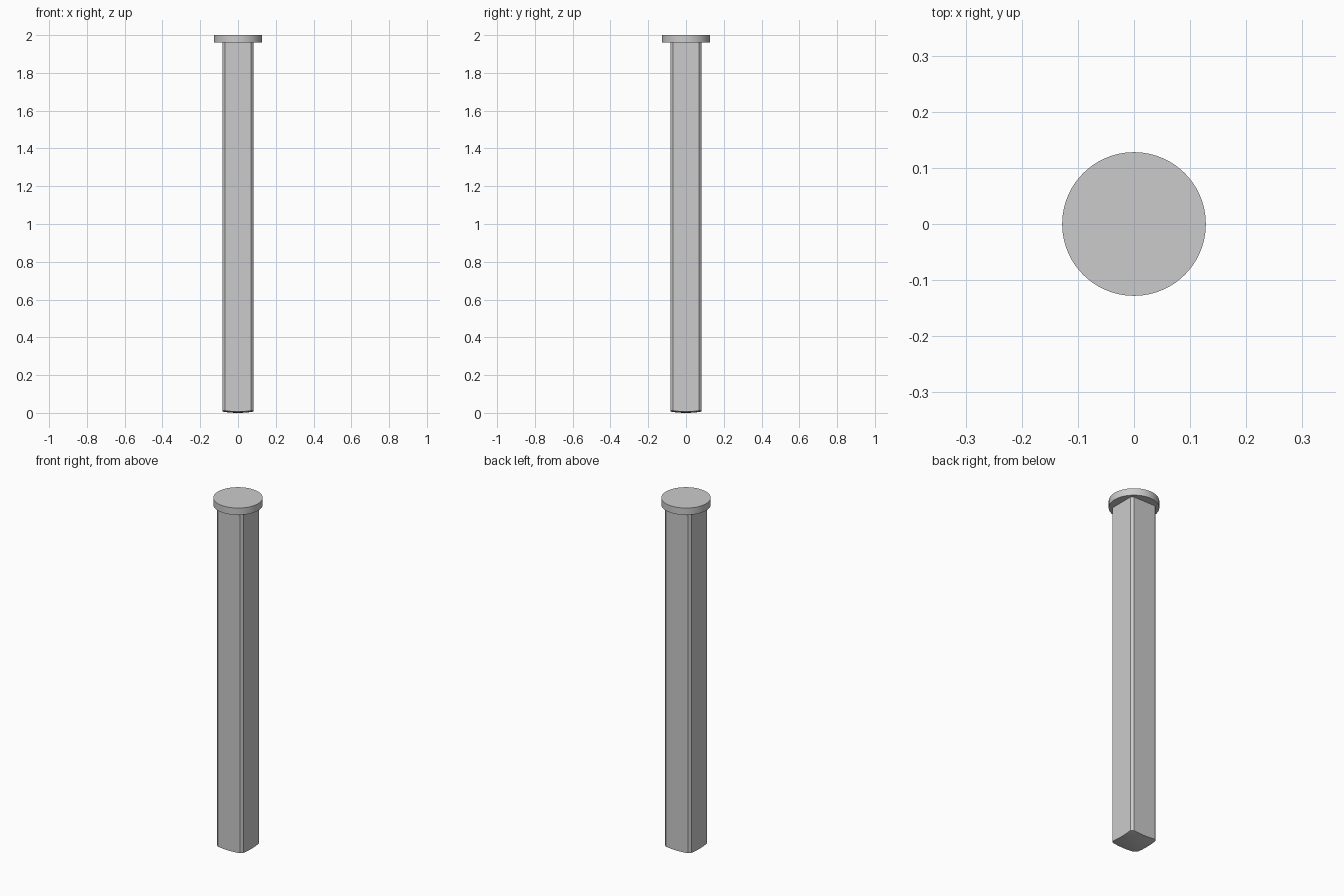
import bpy, bmesh, math
from mathutils import Vector

if "Cube" in bpy.data.objects:
    bpy.data.objects.remove(bpy.data.objects["Cube"])


def make_object(name, bm):
    mesh = bpy.data.meshes.new(name)
    bmesh.ops.recalc_face_normals(bm, faces=bm.faces[:])
    bm.to_mesh(mesh)
    bm.free()
    obj = bpy.data.objects.new(name, mesh)
    bpy.context.collection.objects.link(obj)
    bpy.context.view_layer.objects.active = obj
    obj.select_set(True)
    bpy.ops.object.shade_smooth_by_angle(angle=math.radians(30))
    obj.select_set(False)
    return obj


HALF, FLAT, CORNER_Z = 0.083, 0.07, 0.012
CORNER_R = math.hypot(HALF, FLAT)

# Square shank with narrow rounded corners and a shallow domed tip
outline = []
arc = math.atan2(HALF, FLAT) - math.pi / 4
for side in range(4):
    turn = side * math.pi / 2
    for i in range(12):
        y = -FLAT + 2 * FLAT * i / 12
        outline.append(Vector((HALF * math.cos(turn) - y * math.sin(turn),
                               HALF * math.sin(turn) + y * math.cos(turn))))
    for i in range(4):
        a = turn + math.pi / 4 - arc + 2 * arc * i / 4
        outline.append(Vector((CORNER_R * math.cos(a), CORNER_R * math.sin(a))))

bm = bmesh.new()
rings = [[bm.verts.new((p.x, p.y, 1.97)) for p in outline]]
for s in (1, 0.8, 0.6, 0.4, 0.2):
    rings.append([bm.verts.new((p.x * s, p.y * s, CORNER_Z * (p.length * s / CORNER_R) ** 2))
                  for p in outline])
n = len(outline)
for a, b in zip(rings, rings[1:]):
    for i in range(n):
        j = (i + 1) % n
        bm.faces.new((a[i], a[j], b[j], b[i]))
tip = bm.verts.new((0, 0, 0))
for i in range(n):
    bm.faces.new((rings[-1][i], rings[-1][(i + 1) % n], tip))
bm.faces.new(rings[0])
make_object("shank", bm)

# Flat round head
bm = bmesh.new()
bmesh.ops.create_cone(bm, cap_ends=True, segments=96, radius1=0.128, radius2=0.128, depth=0.04)
bmesh.ops.translate(bm, verts=bm.verts[:], vec=(0, 0, 1.98))
make_object("head", bm)
